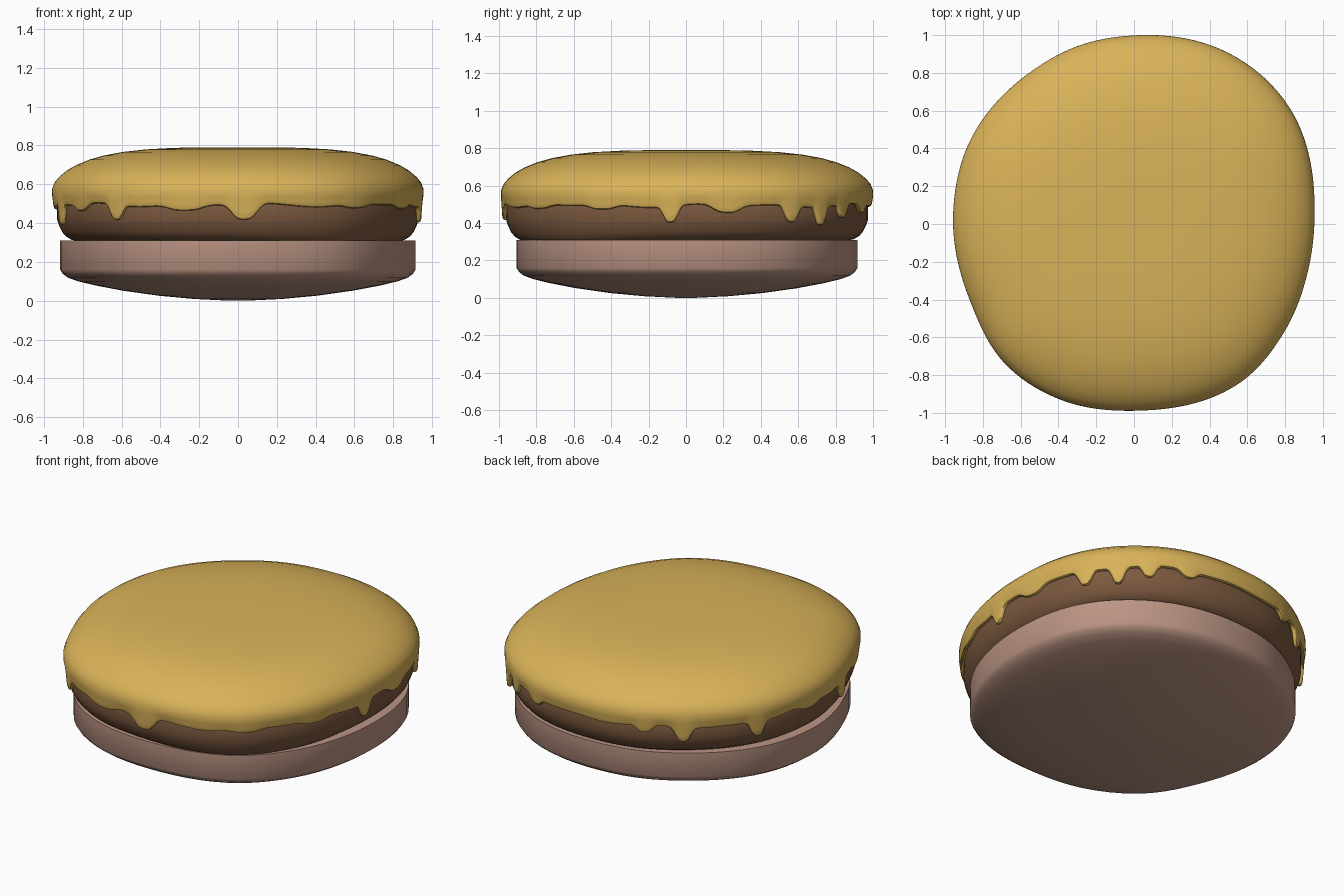
import bpy, bmesh, math

if "Cube" in bpy.data.objects:
    bpy.data.objects.remove(bpy.data.objects["Cube"])

# Irregular round outline: (angle in degrees, radius)
OUTLINE = [(6, .963), (37, 1.03), (61, 1.036), (90, 1.0), (107, .99), (125, .975),
           (153, .975), (178, .96), (205, .96), (227, 1.008), (247, 1.01),
           (272, .99), (303, 1.012), (325, .98), (346, .955)]

# Icing drips: (angle, depth, half width in degrees)
DRIPS = [(-88, .08, 4.5), (-129, .075, 2.8), (-106, .03, 6), (-52, .02, 5),
         (-28, .025, 5), (-5, .085, 2.8), (13, .04, 5), (34, .085, 2.6),
         (45, .095, 2.2), (55, .07, 2.4), (68, .04, 3), (111, .045, 3),
         (124, .085, 3), (150, .085, 2.8), (172, .03, 5), (195, .1, 2.8), (213, .03, 5)]


def outline(deg):
    """Smooth periodic interpolation of the outline radius."""
    n = len(OUTLINE)
    deg = (deg - OUTLINE[0][0]) % 360 + OUTLINE[0][0]
    i = max(k for k in range(n) if OUTLINE[k][0] <= deg + 1e-9)

    def pt(k):
        a, r = OUTLINE[k % n]
        return a + 360 * (k // n), r
    p = [pt(i + k) for k in (-1, 0, 1, 2)]
    h = p[2][0] - p[1][0]
    t = (deg - p[1][0]) / h
    m1 = (p[2][1] - p[0][1]) / (p[2][0] - p[0][0]) * h
    m2 = (p[3][1] - p[1][1]) / (p[3][0] - p[1][0]) * h
    return ((2*t**3 - 3*t*t + 1) * p[1][1] + (t**3 - 2*t*t + t) * m1
            + (3*t*t - 2*t**3) * p[2][1] + (t**3 - t*t) * m2)


def ang_diff(a, b):
    return (a - b + 180) % 360 - 180


def icing_edge(deg):
    """Height of the icing's lower edge."""
    r = math.radians(deg)
    z = .492 + .006 * math.sin(7 * r) + .005 * math.sin(13 * r + 1)
    return z - max(d * math.exp(-abs(ang_diff(deg, a) / w) ** 3) for a, d, w in DRIPS)


def bun_sag(deg):
    return -.025 * math.exp(-(ang_diff(deg, -50) / 30) ** 2)


def lathe(name, rows, cols, color, sx=1, sy=1, angle=40):
    """Skin rings given by rows(deg) -> [(radius factor, z)], closing both ends."""
    bm = bmesh.new()
    rings = []
    for i in range(cols):
        deg = 360 * i / cols
        a, R = math.radians(deg), outline(deg)
        rings.append([bm.verts.new((R * f * sx * math.cos(a), R * f * sy * math.sin(a), z))
                      for f, z in rows(deg)])
    for i in range(cols):
        a, b = rings[i], rings[(i + 1) % cols]
        for k in range(len(a) - 1):
            bm.faces.new((a[k], a[k + 1], b[k + 1], b[k]))
    bm.faces.new([r[0] for r in rings])
    bm.faces.new([r[-1] for r in reversed(rings)])
    bmesh.ops.recalc_face_normals(bm, faces=bm.faces[:])
    me = bpy.data.meshes.new(name)
    bm.to_mesh(me)
    bm.free()
    ob = bpy.data.objects.new(name, me)
    bpy.context.collection.objects.link(ob)
    mat = bpy.data.materials.new(name + "_material")
    mat.diffuse_color = (*color, 1)
    mat.use_nodes = True
    mat.node_tree.nodes["Principled BSDF"].inputs["Base Color"].default_value = mat.diffuse_color
    me.materials.append(mat)
    bpy.ops.object.select_all(action='DESELECT')
    ob.select_set(True)
    bpy.context.view_layer.objects.active = ob
    bpy.ops.object.shade_smooth_by_angle(angle=math.radians(angle))
    return ob


# Icing: domed top, side skirt running down to the drips, rounded lip tucked in
def icing_rows(deg):
    e = icing_edge(deg)
    rows = [(.03, .79), (.2, .79), (.35, .787), (.5, .779), (.62, .766), (.72, .748),
            (.8, .726), (.87, .698), (.92, .67), (.96, .638), (.985, .608), (.998, .575)]
    for k in range(1, 6):
        t = k / 5
        rows.append((1 - .008 * t, .555 + (e + .014 - .555) * t))
    return rows + [(.988, e + .004), (.978, e), (.966, e + .004), (.958, e + .014), (.955, .53)]


lathe("icing", icing_rows, 480, (.70, .45, .10))


# Bun: rounded body whose underside sags at the front right
def bun_rows(deg):
    s = bun_sag(deg)
    return [(.3, .74), (.7, .70), (.9, .62), (.955, .55), (.972, .48), (.972, .42),
            (.962, .39 + s * .3), (.945, .355 + s * .6), (.925, .332 + s * .8),
            (.895, .314 + s), (.86, .306 + s), (.8, .304 + s * .5), (.5, .303)]


lathe("bun", bun_rows, 96, (.20, .10, .05))


# Base: flat-topped disc with a shallow curved underside
def base_rows(deg):
    return [(.5, .31), (.96, .31), (1, .31), (1, .16), (.985, .138), (.955, .118), (.9, .1),
            (.8, .078), (.65, .052), (.45, .026), (.25, .009), (.05, 0)]


lathe("base", base_rows, 72, (.50, .30, .23), .955, .915)
